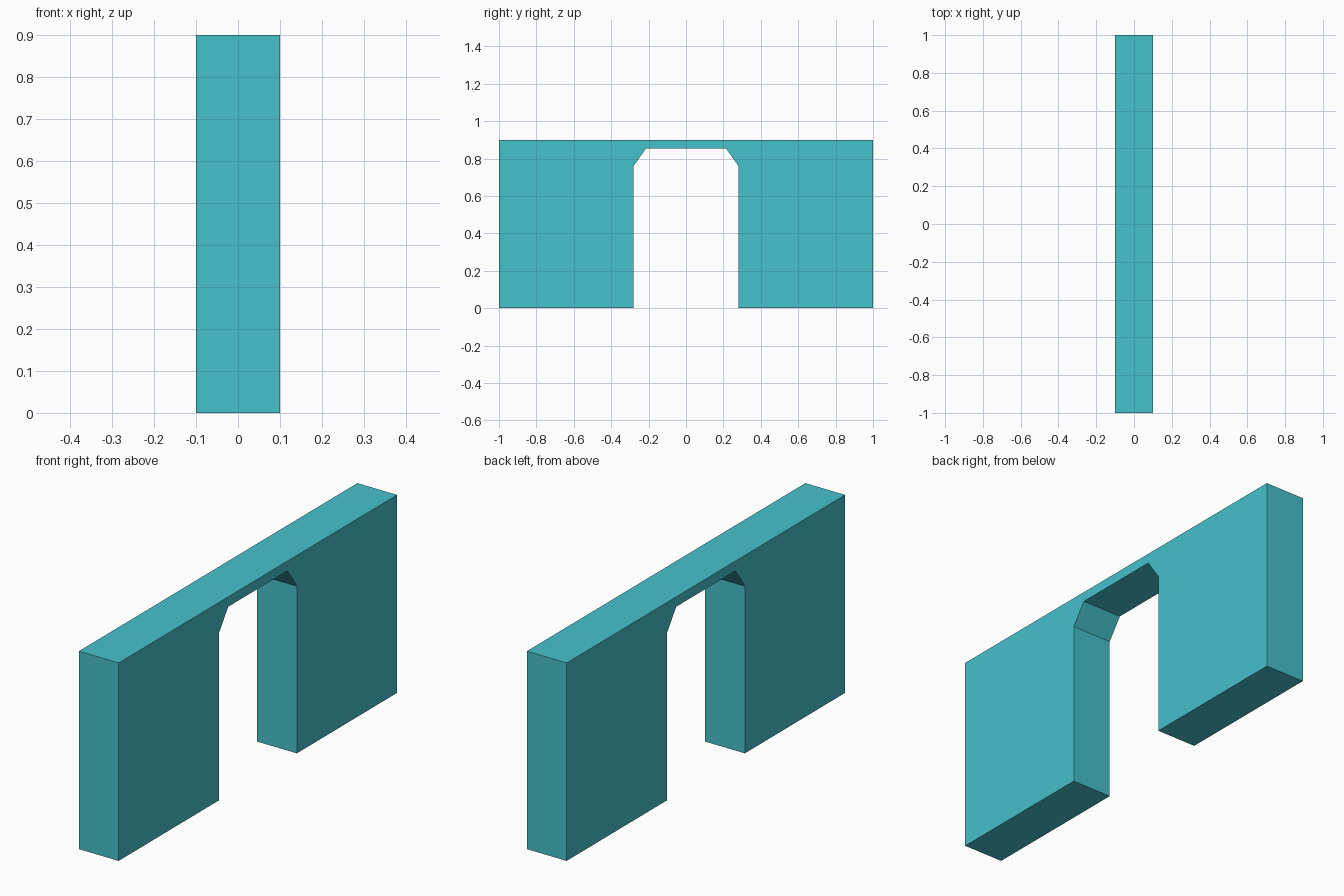
import bpy
import bmesh

cube = bpy.data.objects.get("Cube")
if cube:
    bpy.data.objects.remove(cube, do_unlink=True)

THICKNESS = 0.2

# Flat turquoise paint
colour = (0.061, 0.533, 0.604, 1.0)
paint = bpy.data.materials.new("turquoise")
paint.use_nodes = True
paint.diffuse_color = colour
paint.node_tree.nodes["Principled BSDF"].inputs["Base Color"].default_value = colour

# Half outline of the wall (y, z): outer edge, then doorway with chamfered corner
half = [(1.0, 0.9), (1.0, 0.0), (0.28, 0.0), (0.28, 0.76), (0.213, 0.855)]
outline = half + [(-y, z) for y, z in reversed(half)]

# Wall with doorway, extruded through its thickness
bm = bmesh.new()
face = bm.faces.new([bm.verts.new((-THICKNESS / 2, y, z)) for y, z in outline])
result = bmesh.ops.extrude_face_region(bm, geom=[face], use_keep_orig=True)
moved = [v for v in result["geom"] if isinstance(v, bmesh.types.BMVert)]
bmesh.ops.translate(bm, verts=moved, vec=(THICKNESS, 0, 0))
bmesh.ops.recalc_face_normals(bm, faces=bm.faces)

mesh = bpy.data.meshes.new("doorway_wall")
bm.to_mesh(mesh)
bm.free()
mesh.materials.append(paint)
wall = bpy.data.objects.new("doorway_wall", mesh)
bpy.context.collection.objects.link(wall)
